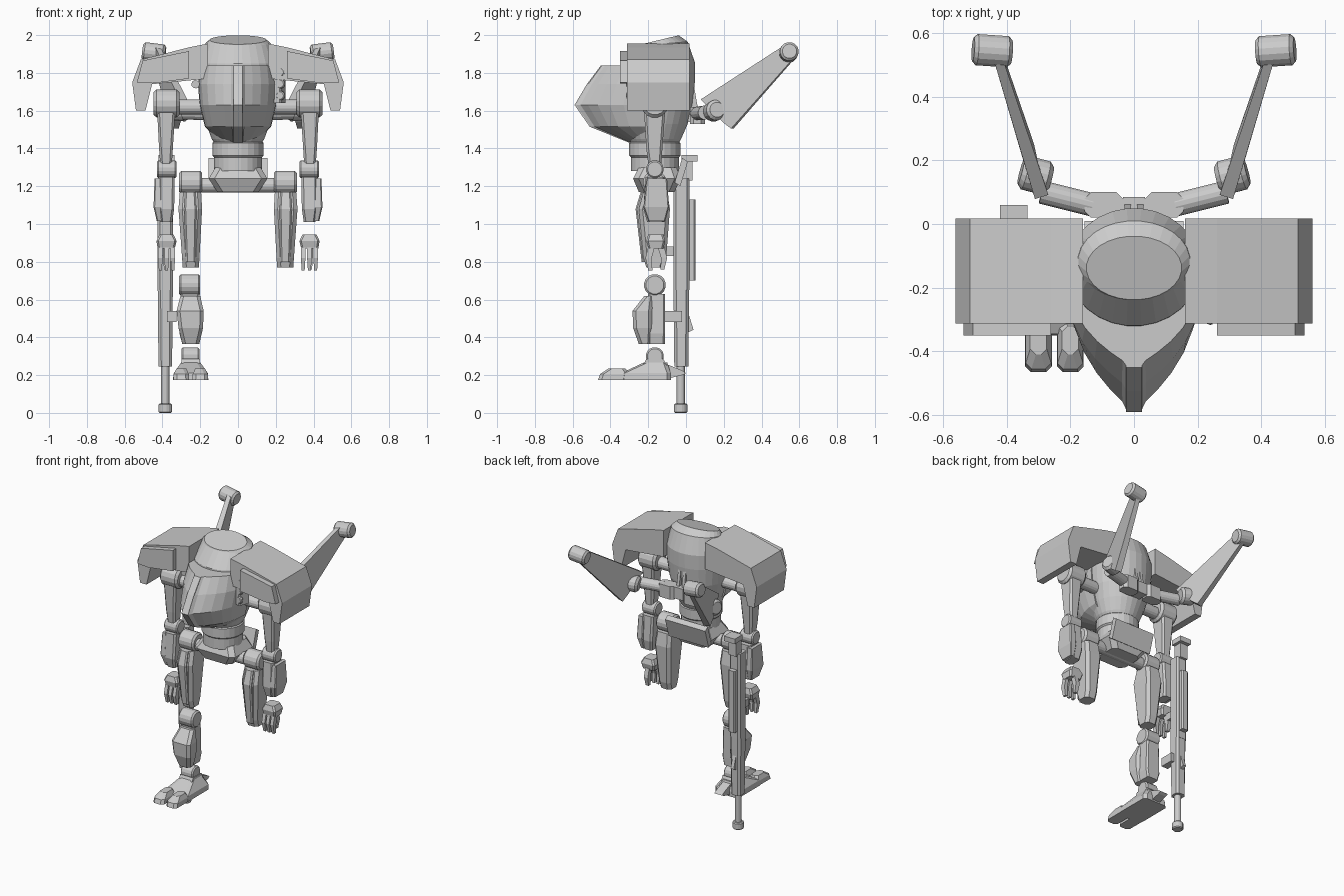
import bpy, bmesh, math
from mathutils import Vector

grey = bpy.data.materials.new("light_grey")
grey.diffuse_color = (0.6, 0.6, 0.6, 1)


def loft(name, rings):
    """Skin a stack of equally sized point rings and cap both ends."""
    bm = bmesh.new()
    vs = [[bm.verts.new(p) for p in r] for r in rings]
    n = len(rings[0])
    for a, b in zip(vs, vs[1:]):
        for i in range(n):
            j = (i + 1) % n
            bm.faces.new((a[i], a[j], b[j], b[i]))
    bm.faces.new(vs[0])
    bm.faces.new(vs[-1])
    bmesh.ops.recalc_face_normals(bm, faces=bm.faces[:])
    me = bpy.data.meshes.new(name)
    bm.to_mesh(me)
    bm.free()
    me.materials.append(grey)
    ob = bpy.data.objects.new(name, me)
    bpy.context.collection.objects.link(ob)
    return ob


def prism(name, pts, axis, lo, hi):
    """Extrude a profile: (y, z) points along x, or (x, z) points along y."""
    put = (lambda p, d: (d, p[0], p[1])) if axis == "x" else (lambda p, d: (p[0], d, p[1]))
    return loft(name, [[put(p, d) for p in pts] for d in (lo, hi)])


def box(name, x, y, z):
    return prism(name, [(y[0], z[0]), (y[1], z[0]), (y[1], z[1]), (y[0], z[1])], "x", *x)


def limb(name, levels, c=0.0, s=1):
    """Column of rectangles (z, x0, x1, y0, y1) with corners cut by c."""
    rings = []
    for z, x0, x1, y0, y1 in levels:
        r = [(x0 + c, y0), (x1 - c, y0), (x1, y0 + c), (x1, y1 - c),
             (x1 - c, y1), (x0 + c, y1), (x0, y1 - c), (x0, y0 + c)]
        if not c:
            r = r[::2] and [(x0, y0), (x1, y0), (x1, y1), (x0, y1)]
        rings.append([(s * px, py, z) for px, py in r])
    return loft(name, rings)


def cyl(name, a, b, r, bevel=0.0, n=16):
    a, b = Vector(a), Vector(b)
    d = (b - a).normalized()
    u = d.orthogonal().normalized()
    v = d.cross(u)
    steps = [(a, r), (b, r)]
    if bevel:
        steps = [(a, r - bevel), (a + d * bevel, r), (b - d * bevel, r), (b, r - bevel)]
    return loft(name, [[c + (u * math.cos(t) + v * math.sin(t)) * q
                        for t in (2 * math.pi * (i + .5) / n for i in range(n))] for c, q in steps])


# Torso: stacked ellipses with a top tilted forward
def ellipse(z, cy, rx, ry, tilt=0, n=28):
    out = []
    for i in range(n):
        t = 2 * math.pi * (i + .5) / n
        y = ry * math.sin(t)
        out.append((rx * math.cos(t), cy + y, z + tilt * y))
    return out


loft("torso", [ellipse(1.42, -.165, .12, .125), ellipse(1.45, -.165, .14, .14),
               ellipse(1.53, -.165, .17, .175), ellipse(1.63, -.15, .195, .185),
               ellipse(1.75, -.14, .21, .188), ellipse(1.85, -.135, .208, .185),
               ellipse(1.955, -.115, .175, .125, .08), ellipse(1.975, -.138, .15, .1, .24)])


# Cockpit nose: parabolic outlines, widest at the middle
def nose_ring(z, w, tip, y0=-.17):
    half = []
    for k in range(9):
        t = math.sin(k / 8 * math.pi / 2)
        half.append((max(w * (1 - t ** 2.5), .025), y0 + (tip - y0) * t))
    return [(x, y, z) for x, y in half] + [(-x, y, z) for x, y in reversed(half)]


loft("cockpit_nose", [nose_ring(1.43, .09, -.3), nose_ring(1.515, .175, -.51),
                      nose_ring(1.63, .203, -.59), nose_ring(1.74, .212, -.525),
                      nose_ring(1.84, .2, -.45)])

# Waist and pelvis
cyl("waist_ring", (0, -.165, 1.35), (0, -.165, 1.44), .137, .012, 24)
cyl("waist_base", (0, -.165, 1.28), (0, -.165, 1.36), .128, 0, 24)
limb("pelvis", [(1.17, -.11, .11, -.25, -.06), (1.24, -.155, .155, -.28, -.03),
                (1.30, -.12, .12, -.25, -.05)], .03)
prism("pelvis_back_plate", [(-.06, 1.22), (-.03, 1.2), (.01, 1.33), (-.02, 1.35)], "x", -.155, .155)
cyl("hip_axle", (-.22, -.165, 1.205), (.22, -.165, 1.205), .04)

# Spine between the back mounts
box("spine_block", (-.035, .035), (-.01, .085), (1.54, 1.62))
for s in (-1, 1):
    prism("spine_rod", [(-.02, 1.95), (.005, 1.95), (.065, 1.6), (.03, 1.6)], "x",
          *sorted((s * .01, s * .03)))

for s in (-1, 1):
    # Shoulder armour with a hanging outer lip
    prism("shoulder_armour", [(s * x, z) for x, z in (
        (.16, 1.955), (.26, 1.935), (.515, 1.87), (.56, 1.75), (.54, 1.6), (.49, 1.6),
        (.455, 1.74), (.16, 1.77))], "y", -.312, .018)
    prism("shoulder_front_plate", [(s * x, z) for x, z in (
        (.26, 1.915), (.505, 1.865), (.535, 1.75), (.45, 1.745), (.26, 1.77))], "y", -.35, -.31)

    # Arm
    cyl("shoulder_axle", (s * .15, -.165, 1.62), (s * .33, -.165, 1.62), .04)
    cyl("shoulder_joint", (s * .31, -.165, 1.638), (s * .447, -.165, 1.638), .075, .015)
    limb("upper_arm", [(1.32, .35, .412, -.2, -.13), (1.4, .345, .418, -.21, -.125),
                       (1.6, .332, .428, -.222, -.11)], .012, s)
    cyl("elbow_joint", (s * .325, -.165, 1.29), (s * .43, -.165, 1.29), .047, .008)
    limb("forearm", [(1.01, .348, .41, -.205, -.115), (1.08, .338, .42, -.225, -.1),
                     (1.25, .335, .42, -.215, -.11)], .012, s)
    limb("forearm_guard", [(1.015, .4, .43, -.2, -.11), (1.09, .4, .447, -.225, -.09),
                           (1.24, .4, .442, -.21, -.1)], .006, s)

    # Hand with fingers and thumb
    limb("palm", [(.87, .335, .425, -.2, -.12), (.91, .325, .432, -.21, -.11),
                  (.945, .342, .415, -.2, -.12)], .01, s)
    for k, x in enumerate((.345, .378, .411)):
        limb("finger", [(.755, x - .008, x + .008, -.2, -.178),
                        (.82, x - .012, x + .012, -.215, -.182),
                        (.88, x - .012, x + .012, -.2, -.165)], 0, s)
    limb("thumb", [(.76, .37, .392, -.135, -.115), (.82, .366, .396, -.132, -.1),
                   (.88, .366, .396, -.15, -.115)], 0, s)

    # Thigh
    cyl("hip_joint", (s * .19, -.165, 1.22), (s * .312, -.165, 1.22), .063, .012)
    limb("thigh", [(.77, .207, .293, -.21, -.12), (.82, .204, .296, -.225, -.105),
                   (1.08, .19, .315, -.25, -.085), (1.17, .195, .308, -.225, -.1)], .02, s)
    limb("thigh_front_plate", [(.8, .225, .275, -.235, -.2), (1.08, .22, .285, -.267, -.22),
                               (1.17, .225, .28, -.24, -.2)], .008, s)

    # Back boom: mount, arm, joint, blade and tip roller
    limb("boom_mount", [(1.53, .035, .155, .02, .1), (1.62, .035, .155, .02, .1)], .02, s)
    cyl("boom_arm", (s * .13, .06, 1.585), (s * .29, .1, 1.59), .037)
    cyl("boom_joint", (s * .262, .14, 1.595), (s * .355, .165, 1.605), .055, .015)
    n = Vector((s * .95, -.3, 0))
    rim = [((s * .29, .085, 1.66), .022), ((s * .43, .53, 1.95), .014),
           ((s * .44, .575, 1.88), .014), ((s * .335, .245, 1.505), .022),
           ((s * .325, .2, 1.54), .022)]
    loft("boom_blade", [[Vector(p) + n * t * d for p, t in rim] for d in (-1, 1)])
    cyl("boom_roller", (s * .385, .54, 1.9), (s * .505, .548, 1.915), .05, .012)

# Missile pod beside the cockpit
pod = limb("missile_pod", [(1.64, -.03, .03, -.04, .04), (1.845, -.03, .03, -.04, .04)], .006)
pod.location = (.212, -.262, 0)
pod.rotation_euler[2] = math.radians(-22)
for z in (1.68, 1.742, 1.804):
    cyl("missile_tube", (.2, -.29, z), (.192, -.31, z), .025, .005, 10).location.x = .03
# Small sensor pair on the other side
for z in (1.74, 1.8):
    cyl("sensor_tube", (-.225, -.2, z), (-.225, -.28, z), .022, 0, 10)

# Single lower leg
cyl("knee_joint", (-.312, -.165, .677), (-.2, -.165, .677), .058, .01)
limb("shin", [(.365, -.295, -.21, -.2, -.112), (.42, -.31, -.2, -.2, -.11),
              (.63, -.305, -.205, -.2, -.11)], .01)
limb("shin_guard", [(.365, -.295, -.205, -.25, -.185), (.45, -.315, -.185, -.28, -.18),
                    (.54, -.325, -.182, -.283, -.18), (.62, -.305, -.2, -.22, -.17)], .018)
cyl("ankle_joint", (-.3, -.165, .3), (-.205, -.165, .3), .048, .008)
prism("ankle_block", [(-.23, .25), (-.1, .25), (-.12, .285), (-.21, .285)], "x", -.3, -.2)

# Foot with two toes and a heel spur
limb("foot", [(.175, -.345, -.157, -.35, -.08), (.21, -.34, -.16, -.345, -.08),
              (.268, -.3, -.2, -.22, -.1)], .02)
prism("heel", [(-.12, .265), (-.02, .225), (.0, .21), (-.02, .2), (-.12, .175)], "x", -.28, -.22)
for x in (-.3, -.2):
    limb("toe", [(.175, x - .042, x + .042, -.465, -.3), (.205, x - .04, x + .04, -.455, -.3),
                 (.235, x - .026, x + .026, -.41, -.32)], .018)

# Long rifle
gx = -.385
limb("rifle_body", [(.65, gx - .04, gx + .04, -.065, .018), (1.24, gx - .04, gx + .04, -.065, .018)], .012)
box("rifle_stock", (gx - .028, gx + .03), (-.025, .035), (1.23, 1.34))
box("rifle_stock_cap", (gx - .035, gx + .05), (-.025, .06), (1.33, 1.365))
limb("rifle_rail", [(.7, gx - .025, gx + .025, .01, .05), (1.13, gx - .025, gx + .025, .01, .05)], .008)
limb("rifle_fore_end", [(.245, gx - .036, gx + .036, -.062, .012),
                        (.66, gx - .04, gx + .04, -.066, .016)], .015)
cyl("rifle_barrel", (gx, -.028, .04), (gx, -.028, .26), .022)
cyl("rifle_muzzle", (gx, -.028, 0), (gx, -.028, .05), .036, .006)
box("rifle_grip", (gx + .01, gx + .06), (-.115, -.02), (.48, .54))
box("rifle_handle", (gx - .02, gx + .02), (-.12, -.05), (.83, .88))
prism("rifle_fin", [(0, .57), (.04, .44), (.01, .425), (-.01, .5)], "x", gx - .012, gx + .012)
